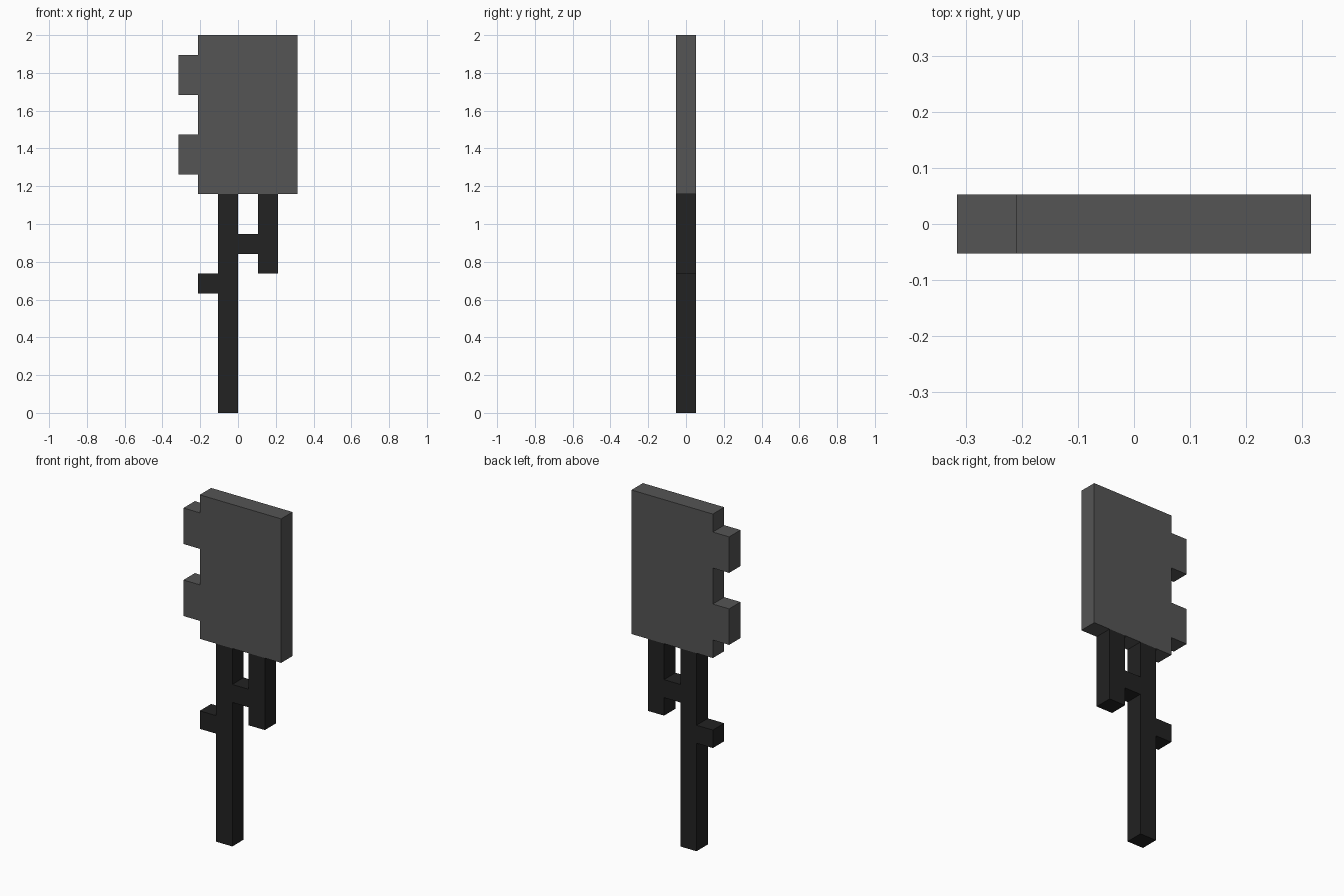
import bpy
import bmesh

U = 2 / 19  # one block of the grid the model is laid out on

cube = bpy.data.objects.get("Cube")
if cube:
    bpy.data.objects.remove(cube, do_unlink=True)


def make_material(name, value):
    mat = bpy.data.materials.new(name)
    mat.use_nodes = True
    colour = (value, value, value, 1)
    mat.diffuse_color = colour
    mat.node_tree.nodes["Principled BSDF"].inputs["Base Color"].default_value = colour
    return mat


def extrude_outline(name, outline, mat):
    """Extrude an (x, z) outline, given in blocks, one block deep along y."""
    bm = bmesh.new()
    verts = [bm.verts.new((x * U, -U / 2, z * U)) for x, z in outline]
    front = bm.faces.new(verts)
    result = bmesh.ops.extrude_face_region(bm, geom=[front], use_keep_orig=True)
    back = [v for v in result["geom"] if isinstance(v, bmesh.types.BMVert)]
    bmesh.ops.translate(bm, verts=back, vec=(0, U, 0))
    bmesh.ops.recalc_face_normals(bm, faces=bm.faces)
    mesh = bpy.data.meshes.new(name)
    bm.to_mesh(mesh)
    bm.free()
    mesh.materials.append(mat)
    obj = bpy.data.objects.new(name, mesh)
    bpy.context.collection.objects.link(obj)
    return obj


grey = make_material("dark grey", 0.09)
black = make_material("soft black", 0.016)

# Panel with two square tabs along its right edge
panel = [(-2, 11), (3, 11), (3, 19), (-2, 19)]
for base in (16, 12):
    panel += [(-2, base + 2), (-3, base + 2), (-3, base), (-2, base)]
extrude_outline("panel", panel, grey)

# Post with a side peg, and a short strut joined to it by a crossbar
post = [(-1, 0), (0, 0), (0, 8)]
strut = [(1, 8), (1, 7), (2, 7), (2, 11), (1, 11), (1, 9)]
post_top = [(0, 9), (0, 11), (-1, 11)]
peg = [(-1, 7), (-2, 7), (-2, 6), (-1, 6)]
extrude_outline("post_and_strut", post + strut + post_top + peg, black)
